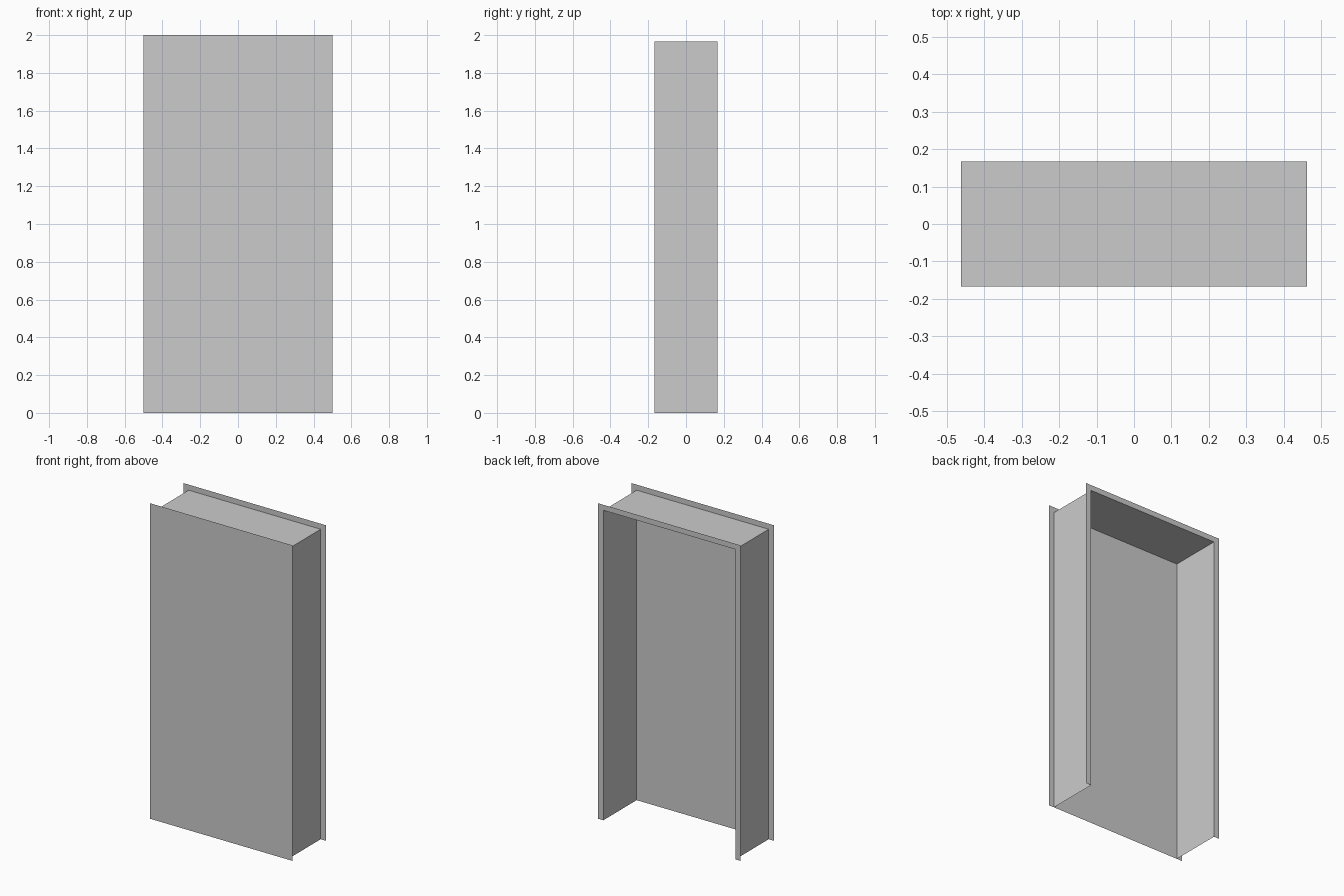
import bpy

if "Cube" in bpy.data.objects:
    bpy.data.objects.remove(bpy.data.objects["Cube"])

W, H = 0.5, 2.0          # outer half width and height of the flanges
w, h = 0.463, 1.965      # half width and height of the inset shell
D = 0.167                # half depth


def sheet(name, quads):
    """Make a thin object from four-cornered faces, sharing common corners."""
    verts = list(dict.fromkeys(p for q in quads for p in q))
    mesh = bpy.data.meshes.new(name)
    mesh.from_pydata(verts, [], [[verts.index(p) for p in q] for q in quads])
    mesh.update()
    obj = bpy.data.objects.new(name, mesh)
    bpy.context.collection.objects.link(obj)
    return obj


# Full front panel, overhanging the shell at the sides and top
sheet("front_panel", [[(-W, -D, 0), (W, -D, 0), (W, -D, H), (-W, -D, H)]])

# U-shaped outlines, open at the floor
inner = [(-w, 0), (-w, h), (w, h), (w, 0)]
outer = [(-W, 0), (-W, H), (W, H), (W, 0)]

# Side walls and top, running from front to back
sheet("side_and_top_walls",
      [[(a[0], -D, a[1]), (a[0], D, a[1]), (b[0], D, b[1]), (b[0], -D, b[1])][::-1]
       for a, b in zip(inner, inner[1:])])

# Narrow flange around the open back
sheet("back_flange",
      [[(inner[i][0], D, inner[i][1]), (inner[i + 1][0], D, inner[i + 1][1]),
        (outer[i + 1][0], D, outer[i + 1][1]), (outer[i][0], D, outer[i][1])]
       for i in range(3)])
